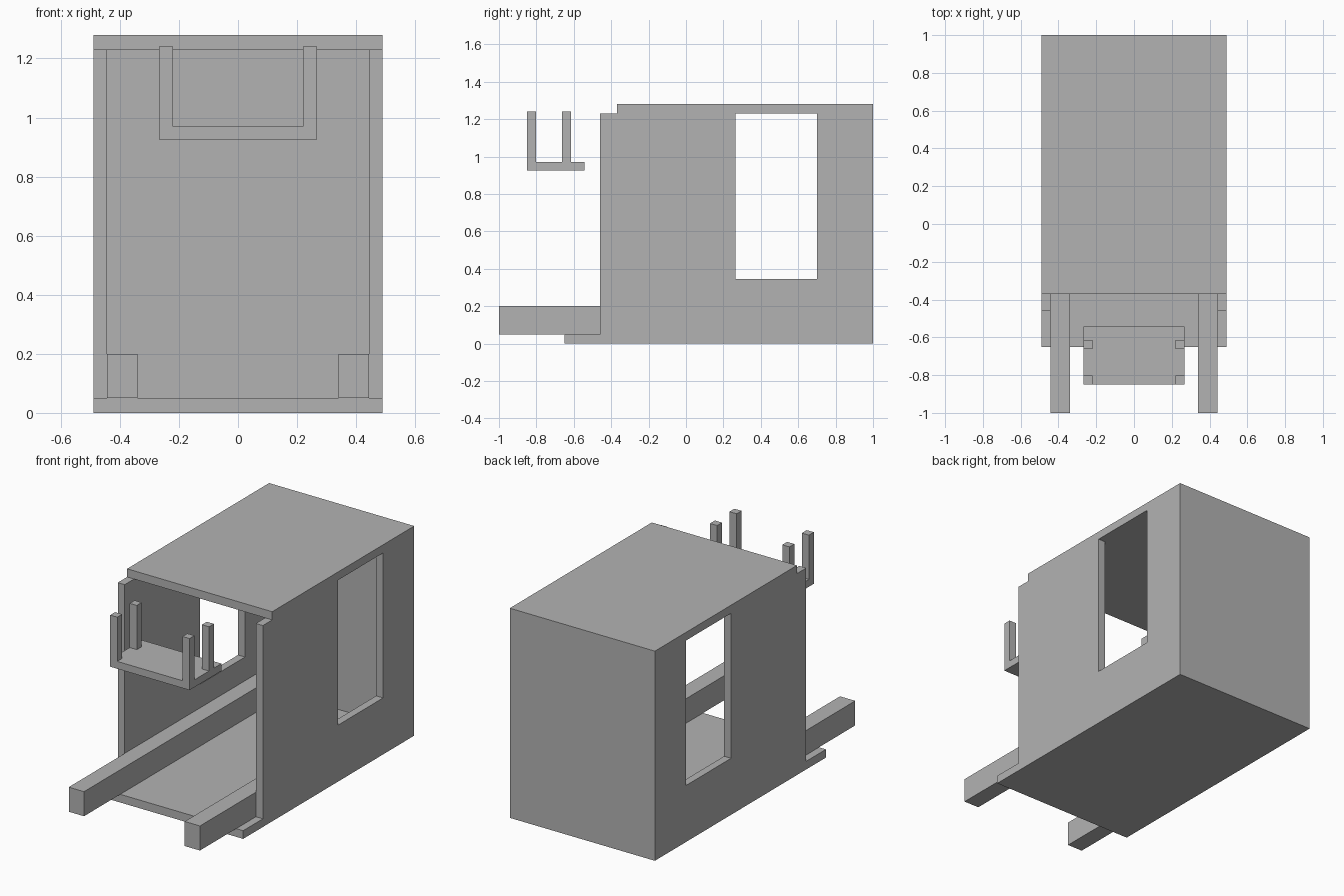
import bpy
import bmesh

cube = bpy.data.objects.get("Cube")
if cube:
    bpy.data.objects.remove(cube, do_unlink=True)

GREY = (0.45, 0.45, 0.45, 1.0)
mat = bpy.data.materials.new("plain_grey")
mat.use_nodes = True
mat.diffuse_color = GREY
mat.node_tree.nodes["Principled BSDF"].inputs["Base Color"].default_value = GREY


def prism(name, outline, x0, x1):
    """Extrude a (y, z) outline from x0 to x1."""
    bm = bmesh.new()
    face = bm.faces.new([bm.verts.new((x0, y, z)) for y, z in outline])
    side = bmesh.ops.extrude_face_region(bm, geom=[face])
    verts = [v for v in side["geom"] if isinstance(v, bmesh.types.BMVert)]
    bmesh.ops.translate(bm, verts=verts, vec=(x1 - x0, 0, 0))
    bmesh.ops.recalc_face_normals(bm, faces=bm.faces)
    mesh = bpy.data.meshes.new(name)
    bm.to_mesh(mesh)
    bm.free()
    mesh.materials.append(mat)
    obj = bpy.data.objects.new(name, mesh)
    bpy.context.collection.objects.link(obj)
    return obj


def box(name, x, y, z):
    outline = [(y[0], z[0]), (y[1], z[0]), (y[1], z[1]), (y[0], z[1])]
    return prism(name, outline, x[0], x[1])


HALF, INNER = 0.49, 0.443        # cabin outer and inner half width
FLOOR, CEILING, TOP = 0.05, 1.23, 1.28
FRONT, BACK = -0.46, 1.0

# Cabin shell, open at the front
box("floor", (-HALF, HALF), (-0.65, BACK), (0, FLOOR))
box("roof", (-HALF, HALF), (-0.37, BACK), (CEILING, TOP))
box("back_wall", (-INNER, INNER), (0.953, BACK), (FLOOR, CEILING))

# Side walls with a window that reaches up to the roof
WIN_FRONT, WIN_BACK, SILL = 0.265, 0.70, 0.345
wall = [(FRONT, FLOOR), (BACK, FLOOR), (BACK, CEILING), (WIN_BACK, CEILING),
        (WIN_BACK, SILL), (WIN_FRONT, SILL), (WIN_FRONT, CEILING), (FRONT, CEILING)]

for side, s in (("left", 1), ("right", -1)):
    prism(side + "_wall", wall, s * INNER, s * HALF)
    # Carrying pole along the floor
    box(side + "_pole", (s * 0.34, s * INNER), (-1, 0.953), (FLOOR, 0.20))
    # Upright legs of the upturned stool
    for end, y in (("front", -0.85), ("rear", -0.662)):
        box(f"{side}_{end}_stool_leg", (s * 0.22, s * 0.268), (y, y + 0.047), (0.97, 1.24))

# Stool seat, held in front of the opening
box("stool_seat", (-0.268, 0.268), (-0.85, -0.543), (0.925, 0.97))
